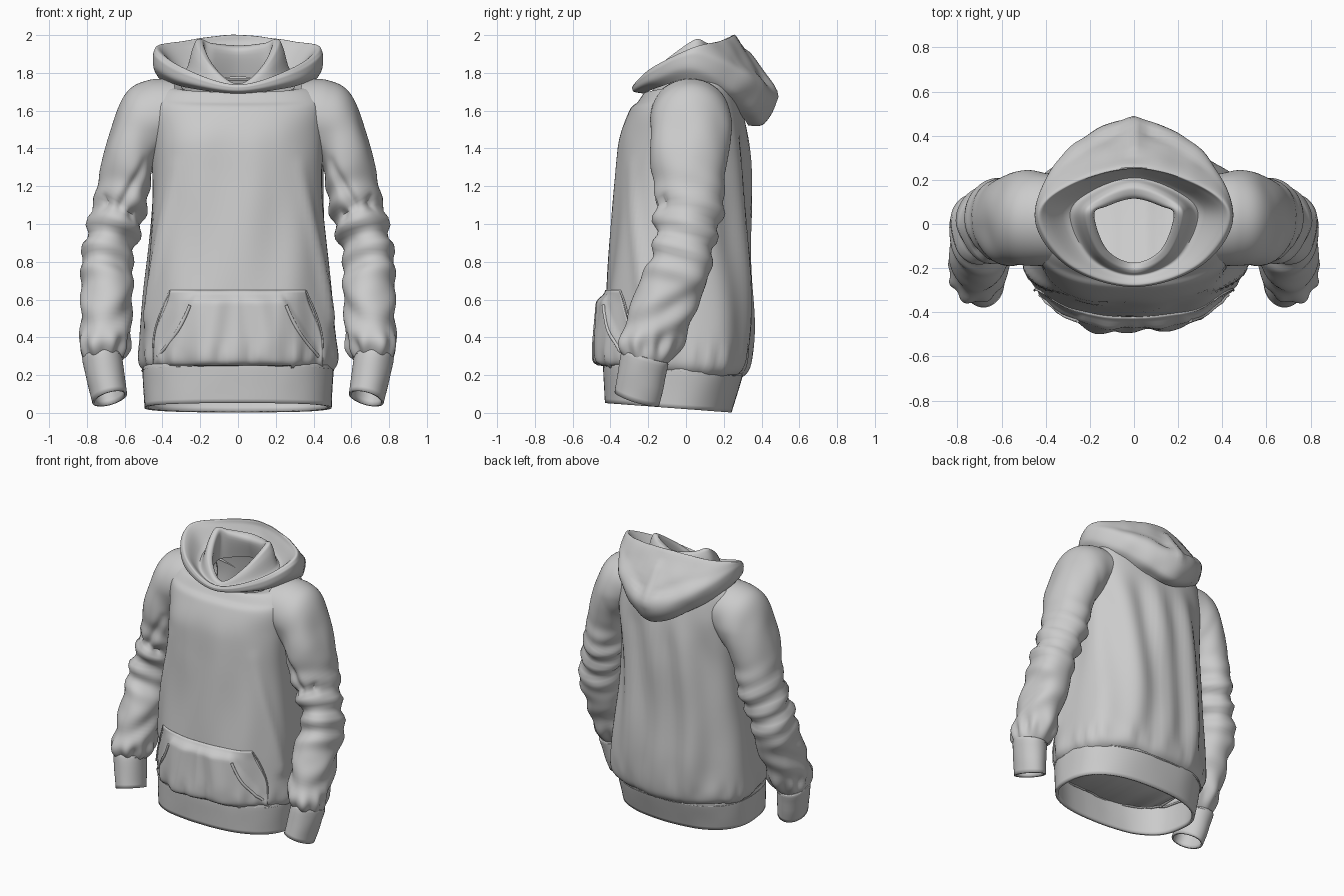
import bpy, bmesh, math
from mathutils import Vector, noise
from mathutils.bvhtree import BVHTree

if "Cube" in bpy.data.objects:
    bpy.data.objects.remove(bpy.data.objects["Cube"])

N = 96  # points around each ring


def cat(p0, p1, p2, p3, t):
    return 0.5 * (2 * p1 + (p2 - p0) * t + (2 * p0 - 5 * p1 + 4 * p2 - p3) * t * t
                  + (3 * p1 - p0 - 3 * p2 + p3) * t ** 3)


def smooth(a, b, x):
    t = max(0, min(1, (x - a) / (b - a)))
    return t * t * (3 - 2 * t)


def bell(x, c, w):
    return math.exp(-((x - c) / w) ** 2)


def crease(p, a, b, width):
    a, b = Vector(a), Vector(b)
    t = max(0, min(1, (p - a).dot(b - a) / (b - a).length_squared))
    return math.exp(-((p - a.lerp(b, t)).length / width) ** 2)


def finish(name, bm, thick=0.0, mirror=False):
    me = bpy.data.meshes.new(name)
    bm.to_mesh(me)
    ob = bpy.data.objects.new(name, me)
    bpy.context.collection.objects.link(ob)
    bpy.ops.object.select_all(action='DESELECT')
    ob.select_set(True)
    bpy.context.view_layer.objects.active = ob
    bpy.ops.object.shade_smooth_by_angle(angle=math.radians(50))
    if mirror:
        ob.modifiers.new("mirror", 'MIRROR').use_mirror_merge = False
    if thick:
        s = ob.modifiers.new("cloth", 'SOLIDIFY')
        s.thickness, s.offset = thick, -1


def loft(name, rings, steps, fold, thick=0.0, mirror=False):
    """Skin rings listed top to bottom, then push vertices along normals by fold(p)."""
    fine = []
    for i in range(len(rings) - 1):
        q = [rings[max(0, min(len(rings) - 1, i + k))] for k in (-1, 0, 1, 2)]
        for s in range(steps):
            fine.append([cat(*(r[j] for r in q), s / steps) for j in range(N)])
    fine.append(rings[-1])
    bm = bmesh.new()
    vs = [[bm.verts.new(p) for p in r] for r in fine]
    for a, b in zip(vs, vs[1:]):
        for j in range(N):
            k = (j + 1) % N
            bm.faces.new((b[j], b[k], a[k], a[j]))
    bm.normal_update()
    moves = [(v, v.normal * fold(v.co)) for v in bm.verts]
    for v, d in moves:
        v.co += d
    bm.normal_update()
    finish(name, bm, thick, mirror)
    return bm


def body_ring(z, rx, yf, yb):
    """Squarish oval, tilted at the hem and at the neck."""
    pts = []
    for j in range(N):
        t = 2 * math.pi * j / N
        s, c = math.sin(t), math.cos(t)
        x = rx * math.copysign(abs(s) ** 0.8, s)
        y = (yf + yb) / 2 - (yb - yf) / 2 * math.copysign(abs(c) ** 0.8, c)
        tilt = -0.075 * y * (1 - smooth(0.2, 0.6, z)) + 0.2 * y * smooth(1.6, 1.72, z)
        pts.append(Vector((x, y, z + tilt)))
    return pts


def arm_ring(xo, zo, xi, zi, yc, ry):
    """Oval between an outer and an inner point, leaning forward down the arm."""
    o, i = Vector((xo, yc, zo)), Vector((xi, yc, zi))
    depth = Vector((0, ry, -0.3 * ry * smooth(1.4, 0.7, zo)))
    turns = [2 * math.pi * j / N for j in range(N)]
    return [(o + i) / 2 + (o - i) / 2 * math.sin(t) - depth * math.cos(t) for t in turns]


def hood_ring(fy, fz, sx, sz, by, bz):
    """Smooth closed loop through front, side and back points."""
    h = [Vector(p) for p in ((0, fy, fz), (.68 * sx, .66 * fy, fz + .45 * (sz - fz)), (sx, .04, sz),
                             (.68 * sx, .7 * by, (sz + bz) / 2), (0, by, bz))]
    c = h + [Vector((-p.x, p.y, p.z)) for p in h[3:0:-1]]
    m = N // 8
    return [cat(*(c[(i + k) % 8] for k in (-1, 0, 1, 2)), s / m) for i in range(8) for s in range(m)]


# Torso with draped folds
def body_fold(p):
    ang = math.atan2(p.x, -p.y)
    back = smooth(0, .25, p.y) * smooth(.15, .5, p.z) * smooth(1.65, 1.3, p.z)
    d = .013 * back * math.sin(p.x * 26 + 2 * math.sin(p.z * 2.3))
    d += .007 * bell(p.z, .29, .07) * math.sin(ang * 25 + math.sin(ang * 7) * 2)
    d += .02 * noise.noise(Vector((p.x * 5, p.y * 5, p.z * 1.6))) * smooth(1.6, 1.4, p.z)
    q = Vector((abs(p.x), p.y, p.z))
    return d + .02 * crease(q, (.36, -.33, 1.3), (.48, -.2, .5), .04)


body = loft("torso", [body_ring(*r) for r in (
    (1.73, .30, -.20, .20), (1.74, .40, -.22, .24), (1.69, .46, -.255, .27), (1.6, .475, -.3, .3),
    (1.45, .46, -.345, .322), (1.2, .455, -.375, .333), (.9, .475, -.4, .335), (.5, .51, -.43, .35),
    (.28, .525, -.44, .335), (.21, .49, -.42, .28))], 9, body_fold, .012)

# Ribbed hem band
loft("hem_band", [body_ring(*r) for r in (
    (.235, .497, -.428, .297), (.215, .506, -.438, .30), (.02, .495, -.428, .24))],
    6, lambda p: .003 * noise.noise(p * 7), .02)


# Sleeves with elbow and wrist folds
def sleeve_fold(p):
    d = .016 * bell(p.z, .95, .2) * math.sin(p.z * 42 + p.y * 14 - p.x * 12)
    d += .010 * bell(p.z, .5, .16) * math.sin(p.z * 36 - p.y * 18 + p.x * 10)
    d += .010 * bell(p.z, .35, .06) * math.sin(9 * math.atan2(p.y + .2, p.x - .71))
    d += .022 * noise.noise(Vector((p.x * 5, p.y * 6, p.z * 4))) * smooth(1.7, 1.5, p.z)
    d -= .025 * crease(p, (.48, -.18, 1.32), (.62, -.17, 1.1), .03)
    return d - .025 * crease(p, (.52, -.14, 1.03), (.72, -.13, 1.12), .025)


loft("sleeve", [arm_ring(*r) for r in (
    (.34, 1.77, .30, 1.42, .02, .20), (.48, 1.76, .41, 1.34, .025, .215), (.595, 1.69, .45, 1.28, .02, .21),
    (.695, 1.47, .46, 1.18, .015, .20), (.75, 1.2, .49, 1.05, .015, .185), (.835, .8, .55, .8, -.02, .16),
    (.84, .6, .56, .63, -.10, .155), (.83, .34, .58, .37, -.20, .15), (.79, .25, .63, .27, -.22, .10))],
    12, sleeve_fold, .012, True)

# Ribbed cuffs
loft("cuff", [arm_ring(*r) for r in (
    (.81, .29, .62, .30, -.215, .112), (.823, .27, .613, .285, -.22, .124), (.772, .052, .585, .10, -.26, .118))],
    6, lambda p: .004 * noise.noise(p * 9), .014, True)


# Hood: outer drape, rim, valley and neck roll in one skin
def hood_fold(p):
    q = Vector((abs(p.x), p.y, p.z))
    d = .010 * noise.noise(p * 8) * smooth(.1, .3, p.y)
    d += .015 * crease(q, (0, .48, 1.68), (0, .33, 1.9), .03)
    return d - .02 * crease(q, (.07, .42, 1.76), (.3, .24, 1.84), .03)


loft("hood", [hood_ring(*r) for r in (
    (-.19, 1.66, .20, 1.74, .15, 1.78), (-.175, 1.72, .18, 1.94, .115, 1.91),
    (-.20, 1.742, .215, 1.972, .155, 1.945), (-.22, 1.735, .24, 1.93, .185, 1.93),
    (-.235, 1.72, .29, 1.8, .21, 1.89), (-.26, 1.735, .395, 1.91, .245, 1.965),
    (-.275, 1.738, .43, 1.935, .265, 1.995), (-.282, 1.73, .445, 1.915, .37, 1.84),
    (-.285, 1.72, .45, 1.885, .475, 1.67), (-.275, 1.70, .445, 1.82, .42, 1.53),
    (-.22, 1.69, .41, 1.765, .33, 1.52))], 6, hood_fold)

# Front pouch pocket laid over the torso
tree = BVHTree.FromBMesh(body)


def pocket_y(x, z):
    hit = tree.ray_cast(Vector((x, -2, z)), Vector((0, 1, 0)))[0]
    x = abs(x)
    slant = .27 + 1.04 * (.56 - z) * .6
    edge = smooth(.65, .58, z) * smooth(.225, .27, z)
    lift = .014 * smooth(slant + .012, slant - .012, x) + .030 * smooth(.30, .20, x)
    ripple = .006 * math.sin(x * 38 + z * 6)
    return (hit.y if hit else -.2) - .006 - (lift + ripple) * edge


bm = bmesh.new()
NX, NZ = 80, 28
grid = []
for k in range(NZ + 1):
    z = .235 + .415 * k / NZ
    w = .45 - .09 * smooth(.36, .66, z)
    xs = [w * (2 * i / NX - 1) for i in range(NX + 1)]
    grid.append([bm.verts.new((x, pocket_y(x, z), z)) for x in xs])
for a, b in zip(grid, grid[1:]):
    for i in range(NX):
        bm.faces.new((a[i], a[i + 1], b[i + 1], b[i]))
finish("pouch_pocket", bm, .012)


# Stitched lips of the pocket openings
def trim(name, pts, radius):
    cu = bpy.data.curves.new(name, 'CURVE')
    cu.dimensions, cu.bevel_depth, cu.bevel_resolution, cu.use_fill_caps = '3D', radius, 3, True
    sp = cu.splines.new('POLY')
    sp.points.add(len(pts) - 1)
    for q, (x, z) in zip(sp.points, pts):
        q.co = (x, pocket_y(x, z), z, 1)
    ob = bpy.data.objects.new(name, cu)
    bpy.context.collection.objects.link(ob)
    ob.modifiers.new("mirror", 'MIRROR')


T = [i / 16 for i in range(17)]
trim("pocket_lip", [(.255 + .17 * t - .02 * math.sin(math.pi * t), .57 - .27 * t) for t in T], .009)
trim("pocket_facing", [(.36 + .09 * math.sin(t * math.pi / 2), .645 - .3 * t) for t in T], .005)
